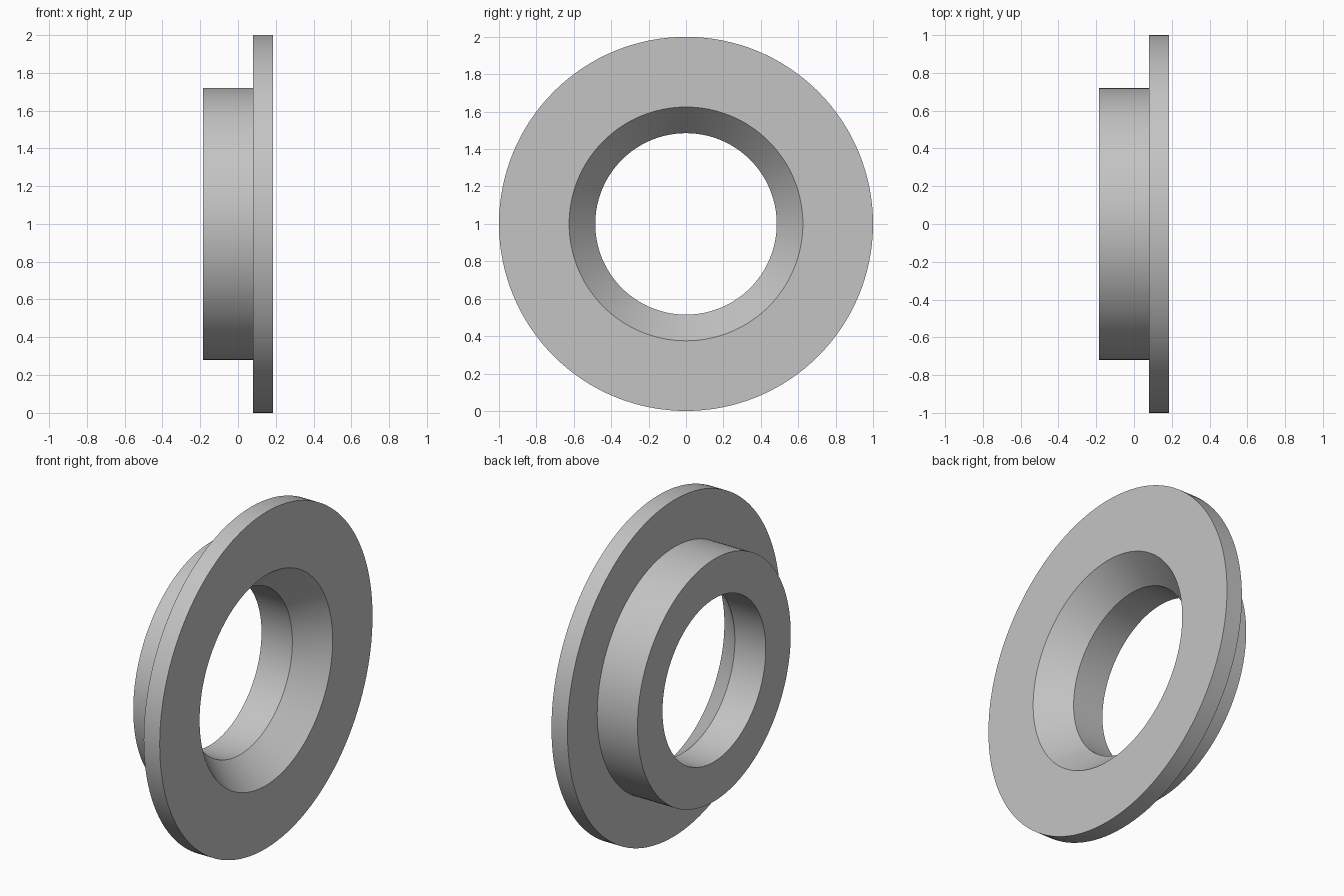
import bpy
import bmesh
from math import pi, radians
from mathutils import Matrix, Vector

cube = bpy.data.objects.get("Cube")
if cube:
    bpy.data.objects.remove(cube, do_unlink=True)

SEGMENTS = 128
FLANGE_R, HUB_R, BORE_R, SINK_R = 1.0, 0.72, 0.485, 0.625
BACK, STEP, FACE, SINK_END = -0.185, 0.08, 0.185, 0.018

# Plain grey metal
grey = bpy.data.materials.new("light grey metal")
grey.use_nodes = True
colour = (0.55, 0.55, 0.55, 1.0)
grey.diffuse_color = colour
grey.node_tree.nodes["Principled BSDF"].inputs["Base Color"].default_value = colour


def lathe(name, profile, material):
    """Revolve a closed (x, radius) profile around the x axis."""
    bm = bmesh.new()
    verts = [bm.verts.new((x, 0, r)) for x, r in profile]
    edges = [bm.edges.new((v, verts[(i + 1) % len(verts)])) for i, v in enumerate(verts)]
    bmesh.ops.spin(bm, geom=verts + edges, cent=(0, 0, 0), axis=(1, 0, 0),
                   angle=2 * pi, steps=SEGMENTS, use_merge=True)
    bmesh.ops.remove_doubles(bm, verts=bm.verts, dist=0.0001)
    bmesh.ops.recalc_face_normals(bm, faces=bm.faces)
    bmesh.ops.transform(bm, matrix=Matrix.Translation(Vector((0, 0, FLANGE_R))), verts=bm.verts)
    mesh = bpy.data.meshes.new(name)
    bm.to_mesh(mesh)
    bm.free()
    mesh.materials.append(material)
    obj = bpy.data.objects.new(name, mesh)
    bpy.context.collection.objects.link(obj)
    bpy.ops.object.select_all(action="DESELECT")
    obj.select_set(True)
    bpy.context.view_layer.objects.active = obj
    bpy.ops.object.shade_smooth_by_angle(angle=radians(25))
    return obj


# Flanged bushing: hub, wide flange, countersunk bore
lathe("flanged_bushing", [
    (BACK, BORE_R), (BACK, HUB_R),
    (STEP, HUB_R), (STEP, FLANGE_R),
    (FACE, FLANGE_R), (FACE, SINK_R),
    (SINK_END, BORE_R),
], grey)
